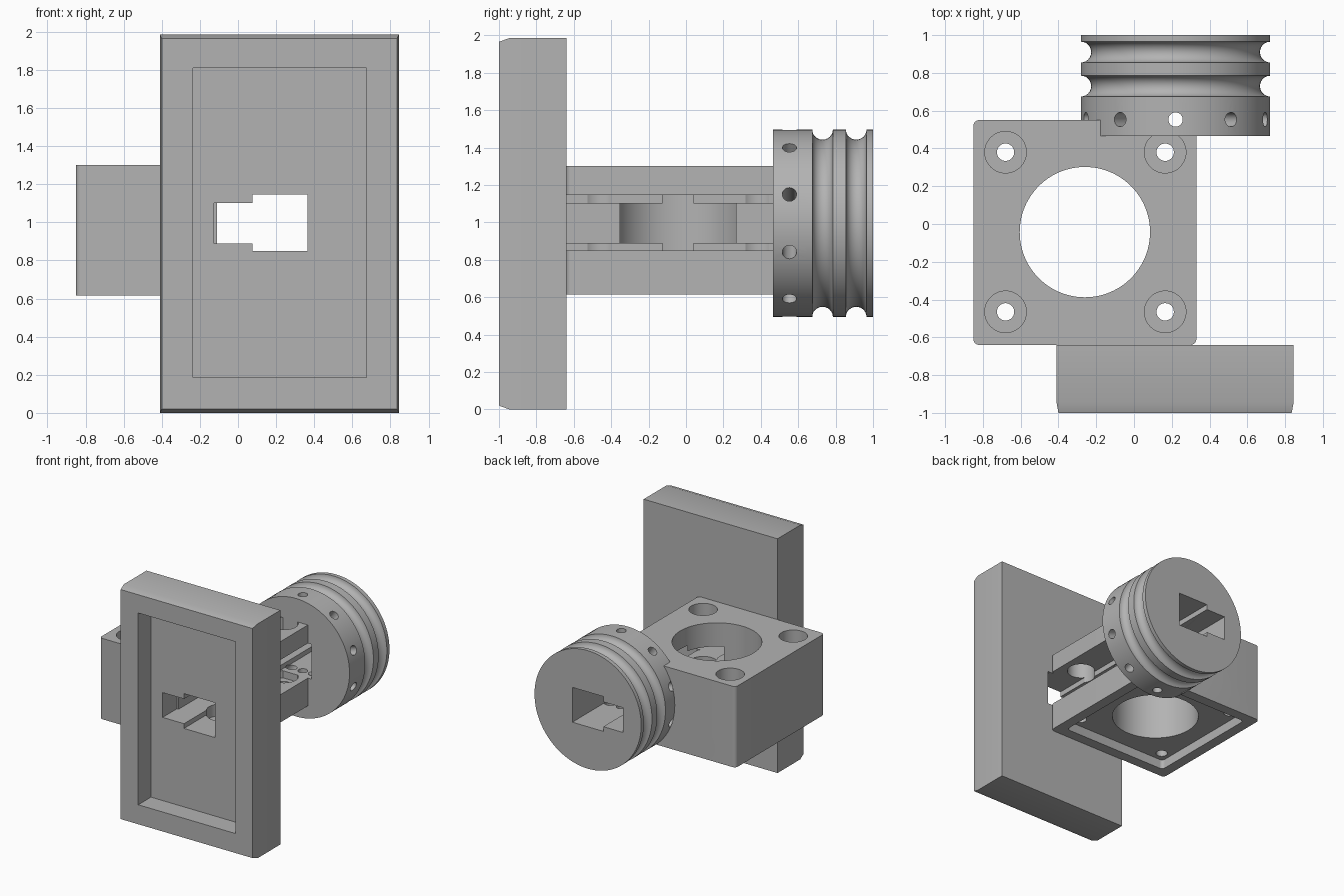
import bpy, bmesh
from math import sin, cos, pi, radians
from mathutils import Matrix

if "Cube" in bpy.data.objects:
    bpy.data.objects.remove(bpy.data.objects["Cube"], do_unlink=True)

grey = bpy.data.materials.new("mid_grey")
grey.use_nodes = True
grey.diffuse_color = (0.45, 0.45, 0.45, 1)
grey.node_tree.nodes["Principled BSDF"].inputs["Base Color"].default_value = (0.45, 0.45, 0.45, 1)


def loft(name, sections, axis="Z"):
    """Join equal-length outlines [(points, depth), ...] along an axis, capped at both ends."""
    bm = bmesh.new()
    rings = []
    for pts, w in sections:
        rings.append([bm.verts.new((u, v, w) if axis == "Z" else (u, w, v)) for u, v in pts])
    n = len(rings[0])
    for a, b in zip(rings, rings[1:]):
        for i in range(n):
            j = (i + 1) % n
            bm.faces.new((a[i], a[j], b[j], b[i]))
    bm.faces.new(rings[0])
    bm.faces.new(rings[-1])
    bmesh.ops.recalc_face_normals(bm, faces=bm.faces)
    me = bpy.data.meshes.new(name)
    bm.to_mesh(me)
    bm.free()
    me.materials.append(grey)
    ob = bpy.data.objects.new(name, me)
    bpy.context.collection.objects.link(ob)
    return ob


def prism(name, pts, lo, hi, axis="Z"):
    return loft(name, [(pts, lo), (pts, hi)], axis)


def circle(cx, cy, r, n=48):
    return [(cx + r * cos(2 * pi * i / n), cy + r * sin(2 * pi * i / n)) for i in range(n)]


def rect(x0, x1, y0, y1):
    return [(x0, y0), (x1, y0), (x1, y1), (x0, y1)]


def round_rect(x0, x1, y0, y1, r, n=6):
    pts = []
    corners = [(x1 - r, y1 - r), (x0 + r, y1 - r), (x0 + r, y0 + r), (x1 - r, y0 + r)]
    for k, (cx, cy) in enumerate(corners):
        for i in range(n + 1):
            a = pi / 2 * (k + i / n)
            pts.append((cx + r * cos(a), cy + r * sin(a)))
    return pts


def cut(target, *cutters):
    for c in cutters:
        c.hide_render = True
        m = target.modifiers.new("cut", "BOOLEAN")
        m.operation = "DIFFERENCE"
        m.solver = "EXACT"
        m.object = c
        bpy.context.view_layer.objects.active = target
        bpy.ops.object.modifier_apply(modifier=m.name)
        bpy.data.objects.remove(c, do_unlink=True)


def slot(left, lo, hi):
    """Stepped keyway running front to back."""
    pts = [(left, 0.89), (0.075, 0.89), (0.075, 0.85), (0.365, 0.85),
           (0.365, 1.145), (0.075, 1.145), (0.075, 1.10), (left, 1.10)]
    return prism("slot_cutter", pts, lo, hi, "Y")


# Front plate with tapered front edge, shallow tray and slot
plate = loft("front_plate", [
    (rect(-0.40, 0.835, 0.02, 1.965), -1.0),
    (rect(-0.41, 0.845, 0, 1.985), -0.945),
    (rect(-0.41, 0.845, 0, 1.985), -0.64)], "Y")
cut(plate,
    prism("tray_cutter", rect(-0.235, 0.675, 0.185, 1.81), -1.1, -0.83, "Y"),
    slot(-0.125, -0.9, -0.5))

# Middle block with main bore, counterbored screw holes and underside recess
drum_x, drum_z, drum_r = 0.22, 0.995, 0.5
block = prism("middle_block", round_rect(-0.85, 0.33, -0.64, 0.55, 0.03), 0.615, 1.3)
cut(block,
    prism("recess_cutter", round_rect(-0.76, 0.24, -0.55, 0.46, 0.03), 0.5, 0.695),
    prism("bore_cutter", circle(-0.26, -0.043, 0.345, 96), 0.4, 1.5),
    slot(-0.11, -0.8, 0.7))
for x in (-0.68, 0.165):
    for y in (-0.465, 0.38):
        cut(block,
            prism("counterbore_cutter", circle(x, y, 0.11), 0.79, 1.5),
            prism("screw_cutter", circle(x, y, 0.046, 32), 0.4, 1.5))
cut(block, prism("drum_cutter", circle(drum_x, drum_z, drum_r, 96), 0.465, 0.8, "Y"))

# Grooved drum: radius profile from front to back
profile = [(drum_r, 0.465)]
for centre in (0.73, 0.91):
    for i in range(13):
        a = pi * i / 12
        profile.append((drum_r - 0.053 * sin(a), centre - 0.055 * cos(a)))
profile.append((drum_r, 1.0))
drum = loft("grooved_drum", [(circle(drum_x, drum_z, r, 96), y) for r, y in profile], "Y")
cut(drum, slot(-0.11, 0.3, 1.2))

# Ten radial holes, made by five bores straight through the drum
for k in range(5):
    hole = prism("radial_hole_cutter", circle(0, 0, 0.038, 24), -0.7, 0.7)
    hole.data.transform(Matrix.Translation((drum_x, 0.553, drum_z))
                        @ Matrix.Rotation(radians(36 * k), 4, "Y"))
    cut(drum, hole)

# Smooth the curved walls, keep edges crisp
for ob in (plate, block, drum):
    bpy.ops.object.select_all(action="DESELECT")
    ob.select_set(True)
    bpy.context.view_layer.objects.active = ob
    bpy.ops.object.shade_smooth_by_angle(angle=radians(30))
